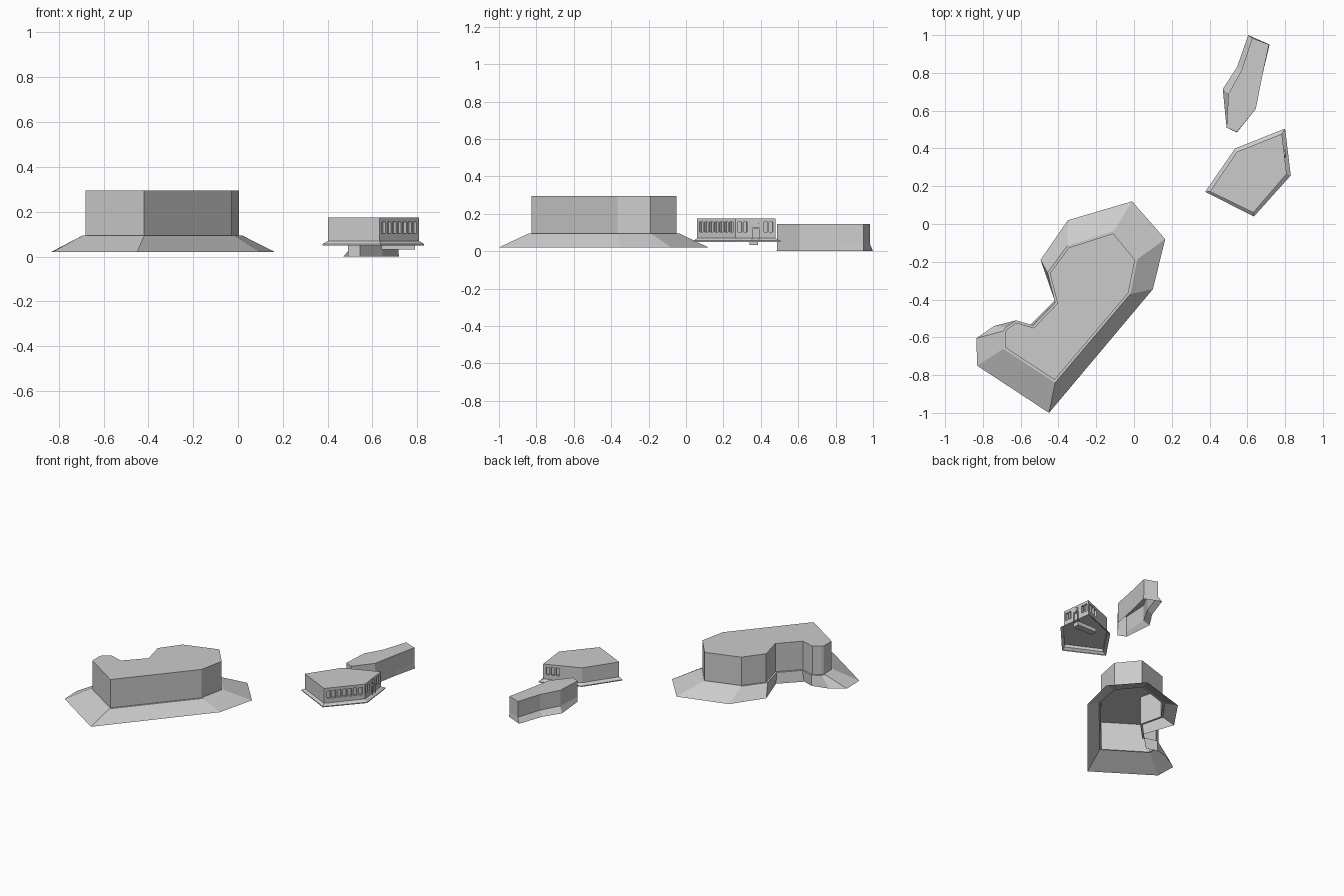
import bpy, bmesh, math
from mathutils import Vector, Matrix

if "Cube" in bpy.data.objects:
    bpy.data.objects.remove(bpy.data.objects["Cube"])


def finish(bm, name):
    bmesh.ops.recalc_face_normals(bm, faces=bm.faces)
    me = bpy.data.meshes.new(name)
    bm.to_mesh(me)
    bm.free()
    ob = bpy.data.objects.new(name, me)
    bpy.context.collection.objects.link(ob)
    return ob


def offset(pts, d):
    """Grow a clockwise outline outward by d."""
    out = []
    for i, p in enumerate(pts):
        p, a, b = Vector(p), Vector(pts[i - 1]), Vector(pts[(i + 1) % len(pts)])
        e, f = (p - a).normalized(), (b - p).normalized()
        n1, n2 = Vector((-e.y, e.x)), Vector((-f.y, f.x))
        m = (n1 + n2).normalized()
        out.append(tuple(p + m * d / max(m.dot(n1), 0.4)))
    return out


def loft(name, rings, top=True, bottom=False):
    """Join outlines (points, z) from bottom to top into a shell."""
    bm = bmesh.new()
    vs = [[bm.verts.new((x, y, z)) for x, y in pts] for pts, z in rings]
    n = len(vs[0])
    for lo, hi in zip(vs, vs[1:]):
        for i in range(n):
            j = (i + 1) % n
            bm.faces.new((lo[i], lo[j], hi[j], hi[i]))
    if top:
        bm.faces.new(vs[-1])
    if bottom:
        bm.faces.new(vs[0])
    return finish(bm, name)


def wall_box(bm, a, b, t, width, z0, z1, depth):
    """Box centred on wall a-b at fraction t, straddling its surface."""
    a, b = Vector(a), Vector(b)
    d = b - a
    c = a + d * t
    mat = (Matrix.Translation((c.x, c.y, (z0 + z1) / 2))
           @ Matrix.Rotation(math.atan2(d.y, d.x), 4, 'Z')
           @ Matrix.Diagonal((width, depth, z1 - z0, 1)))
    bmesh.ops.create_cube(bm, size=1, matrix=mat)


# Large building: tall walls over a flared, open skirt
wall = [(-.11, -.05), (.005, -.19), (-.03, -.365), (-.42, -.825),
        (-.68, -.655), (-.68, -.57), (-.67, -.555), (-.622, -.523),
        (-.53, -.55), (-.405, -.42), (-.445, -.26), (-.345, -.125)]
skirt = [(-.01, .12), (.165, -.08), (.10, -.345), (-.45, -1.0),
         (-.83, -.75), (-.835, -.605), (-.74, -.54), (-.625, -.51),
         (-.55, -.535), (-.42, -.405), (-.495, -.19), (-.35, .02)]
loft("large_building", [(skirt, .02), (offset(wall, .012), .095),
                        (wall, .095), (wall, .295)])

# Small five-sided building: brim and solid upper walls
brim = [(.377, .17), (.535, .40), (.80, .505), (.83, .257), (.635, .04)]
walls = [(.402, .172), (.545, .382), (.783, .478), (.808, .265), (.632, .06)]
loft("building_brim", [(brim, .05), (brim, .056), (walls, .07),
                       (walls, .09)], top=False)
upper = loft("building_walls", [(walls, .09), (walls, .175)], bottom=True)

# Window recesses cut along three walls
bm = bmesh.new()
se, east, north = (walls[4], walls[3]), (walls[3], walls[2]), (walls[2], walls[1])
for i in range(7):
    wall_box(bm, *se, .11 + i * .13, .024, .102, .155, .03)
for t in (.11, .24, .76, .89):
    wall_box(bm, *east, t, .02, .102, .155, .03)
for t in (.12, .25, .38):
    wall_box(bm, *north, t, .022, .102, .155, .03)
cutter = finish(bm, "window_cutter")
cutter.hide_render = True
cutter.hide_viewport = False
cutter.display_type = 'WIRE'
mod = upper.modifiers.new("windows", 'BOOLEAN')
mod.operation = 'DIFFERENCE'
mod.solver = 'EXACT'
mod.object = cutter

# Doorway: two jambs, lintel and a round light above
bm = bmesh.new()
for t in (.42, .58):
    wall_box(bm, *east, t, .008, .06, .128, .016)
wall_box(bm, *east, .5, .042, .12, .128, .016)
finish(bm, "door_frame")
bm = bmesh.new()
c = (Vector(east[0]) + Vector(east[1])) / 2
bmesh.ops.create_cone(bm, cap_ends=True, segments=12, radius1=.016, radius2=.016,
                      depth=.012, matrix=Matrix.Translation((c.x, c.y, .149))
                      @ Matrix.Rotation(math.radians(90), 4, 'Y'))
finish(bm, "round_window")

# Support beam beneath the doorway
bm = bmesh.new()
bmesh.ops.create_cube(bm, size=1, matrix=Matrix.Translation((.715, .362, .046))
                      @ Matrix.Diagonal((.15, .045, .028, 1)))
finish(bm, "support_beam")

# Long narrow building with a sloped footing on its west side
top = [(.625, .985), (.715, .95), (.68, .79), (.645, .61),
       (.545, .487), (.49, .51), (.50, .69), (.57, .815)]
foot = [(.605, 1.0), (.718, .95), (.68, .79), (.645, .61),
        (.545, .485), (.49, .51), (.47, .715), (.545, .83)]
loft("long_building", [(foot, 0), (top, .035), (top, .146)])
